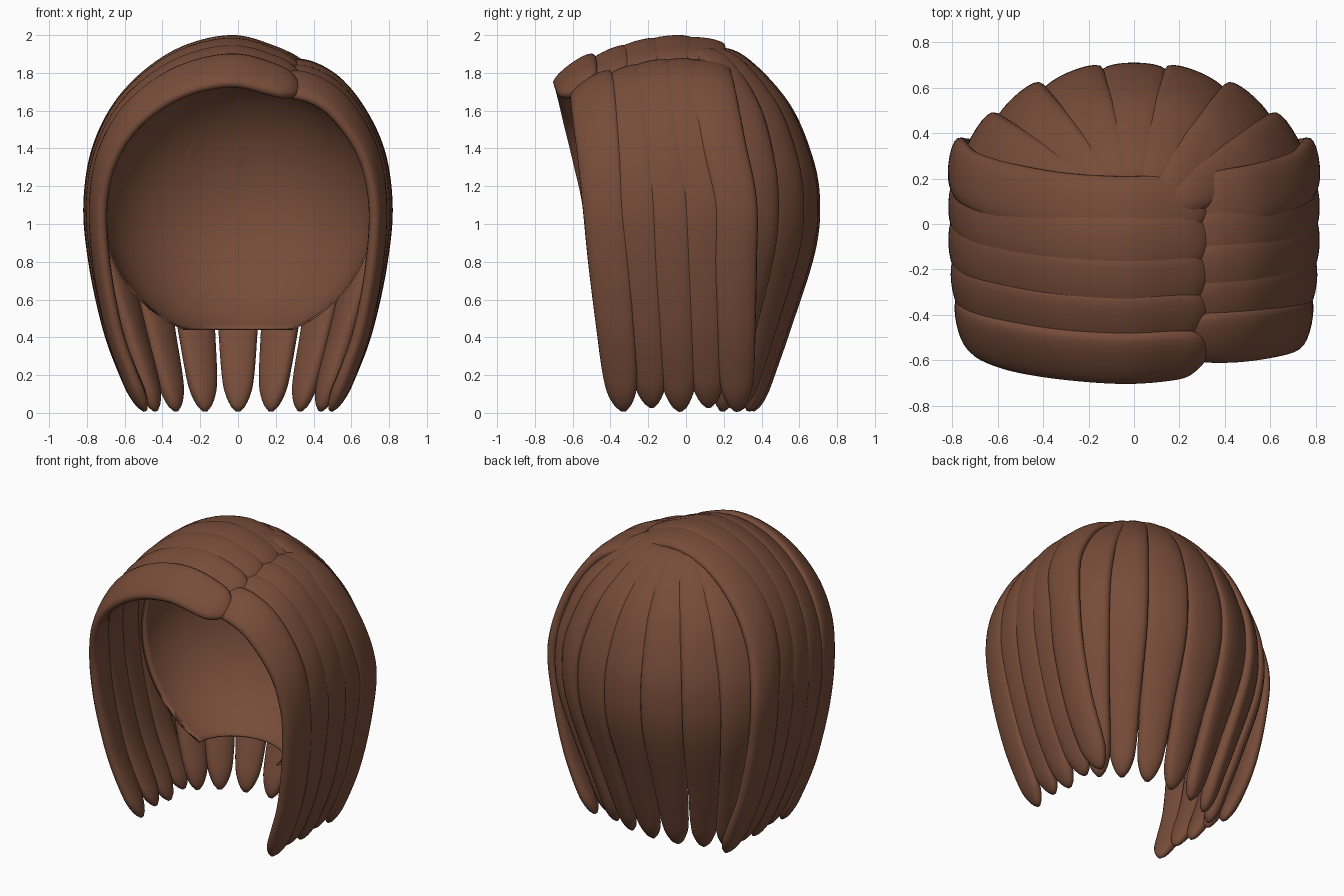
import bpy, bmesh, math
from mathutils import Matrix, Vector

cube = bpy.data.objects.get("Cube")
if cube:
    bpy.data.objects.remove(cube)

brown = bpy.data.materials.new("chestnut_brown")
brown.use_nodes = True
COLOUR = (0.185, 0.073, 0.041, 1)
brown.diffuse_color = COLOUR
brown.node_tree.nodes["Principled BSDF"].inputs["Base Color"].default_value = COLOUR


def lerp(a, b, t):
    return a + (b - a) * t


def smooth_path(keys, steps):
    """Catmull-Rom curve through keys of (x, y, z, half width)."""
    k = [Vector(p) for p in keys]
    k = [2 * k[0] - k[1]] + k + [2 * k[-1] - k[-2]]
    out = []
    for i in range(1, len(k) - 2):
        a, b, c, d = k[i - 1:i + 3]
        for s in range(steps):
            t = s / steps
            out.append(0.5 * (2 * b + (c - a) * t + (2 * a - 5 * b + 4 * c - d) * t ** 2
                              + (3 * b - a - 3 * c + d) * t ** 3))
    return out + [k[-2]]


def finish(bm, name):
    bmesh.ops.recalc_face_normals(bm, faces=bm.faces)
    mesh = bpy.data.meshes.new(name)
    bm.to_mesh(mesh)
    bm.free()
    mesh.materials.append(brown)
    mesh.polygons.foreach_set("use_smooth", [True] * len(mesh.polygons))
    obj = bpy.data.objects.new(name, mesh)
    bpy.context.collection.objects.link(obj)
    return obj


def lock(name, keys, thick, sides=20):
    """Flattened lock of hair swept along a path, with rounded ends."""
    pts = smooth_path(keys, 8)
    pos = [p.xyz for p in pts]
    last = len(pts) - 1
    bm = bmesh.new()
    rings = []
    for i, p in enumerate(pos):
        tangent = (pos[min(i + 1, last)] - pos[max(i - 1, 0)]).normalized()
        high = min(max((p.z - 1.1) / 0.8, 0), 1)
        out = Vector((p.x, p.y * lerp(0.35, 0.95, high) if "side" in name else p.y,
                      max(p.z - 1.1, 0)))
        out = (out - tangent * out.dot(tangent)).normalized()
        across = tangent.cross(out)
        end = min(1, (min(i, last - i) + 0.15) / 6)
        cap = math.sqrt(1 - (1 - end) ** 2)
        w, h = pts[i].w * cap, min(thick, pts[i].w * 0.8) * cap
        ring = []
        for j in range(sides):
            a = math.tau * j / sides
            bulge = math.copysign(abs(math.sin(a)) ** 0.75, math.sin(a))
            ring.append(bm.verts.new(p + across * w * math.cos(a) + out * h * bulge))
        rings.append(ring)
    for r, s in zip(rings, rings[1:]):
        for j in range(sides):
            n = (j + 1) % sides
            bm.faces.new((r[j], r[n], s[n], s[j]))
    bm.faces.new(rings[0])
    bm.faces.new(rings[-1])
    return finish(bm, name)


# Side locks: combed from the parting, over the head and down
TAIL = [(0.565, 0.695, 0.13), (0.717, 0.385, 0.122), (0.774, 0.02, 0.117)]
HANG = [(0.748, 0.8, 0.114), (0.672, 0.45, 0.104), (0.58, 0.2, 0.093), (0.49, 0.01, 0.062)]
STARTS = {-1: [(-0.34, 0.85, 0.1), (-0.19, 0.94, 0.13), (0.04, 1.007, 0.135), (0.32, 0.92, 0.132)],
          1: [(0.2, 0.88, 0.12), (0.4, 0.84, 0.13)]}
ROOTS = {-1: -0.59, 1: -0.51}
COUNT = 5
for side, label in ((-1, "right"), (1, "left")):
    for i in range(COUNT):
        u = i / (COUNT - 1)
        y_top, y_mid, y_end = lerp(ROOTS[side], 0.075, u), lerp(-0.435, 0.26, u), lerp(-0.33, 0.27, u)
        top = 1.95 - 0.36 * max(0, -0.16 - y_top) ** 1.1 - 0.6 * max(0, y_top + 0.05) ** 2
        inset = 1 - 0.045 * max(0, 1 - u * 2.5)
        keys = []
        for x, f, w in STARTS[side] + TAIL:
            t = min(1, max(0, (1 - f) / 0.98)) ** 0.9
            keys.append((side * x * inset, lerp(y_top, y_mid, t), 1.1 + (top - 1.1) * f, w))
        for x, z, w in HANG:
            t = (1.1 - z) / 1.1
            keys.append((side * x * lerp(inset, 1, t), lerp(y_mid, y_end, t), z + 0.02 * (i % 2), w))
        lock(f"{label}_side_lock_{i + 1}", keys, 0.042)

# Back locks: fanned out from the crown
BACK = [(0.12, 0.1, 1.9, 0.07), (0.32, 0.28, 1.85, 0.1), (0.6, 0.5, 1.62, 0.13),
        (0.75, 0.62, 1.35, 0.143), (0.8, 0.66, 1.12, 0.146), (0.78, 0.635, 0.86, 0.138),
        (0.67, 0.515, 0.48, 0.107), (0.585, 0.425, 0.22, 0.088), (0.52, 0.35, 0.01, 0.06)]
for i, deg in enumerate((-57, -39, -19.5, 0, 19.5, 39, 57)):
    a = math.radians(deg)
    lock(f"back_lock_{i + 1}",
         [(rx * math.sin(a), ry * math.cos(a), z, w) for rx, ry, z, w in BACK], 0.05)

# Inner cap: the back half of a rounded bowl, trimmed flat below
bm = bmesh.new()
bmesh.ops.create_uvsphere(bm, u_segments=64, v_segments=40, radius=1,
                          matrix=Matrix.Translation((0, 0, 1.1)) @ Matrix.Diagonal((0.73, 0.62, 0.72, 1)))
for point, normal in (((0, 0, 0.44), (0, 0, 1)), ((0, 0, 1.1), (0, 1, 0))):
    bmesh.ops.bisect_plane(bm, geom=bm.verts[:] + bm.edges[:] + bm.faces[:],
                           plane_co=point, plane_no=normal, clear_inner=True)
inner_cap = finish(bm, "inner_cap")
shell = inner_cap.modifiers.new("shell", "SOLIDIFY")
shell.thickness = 0.01
